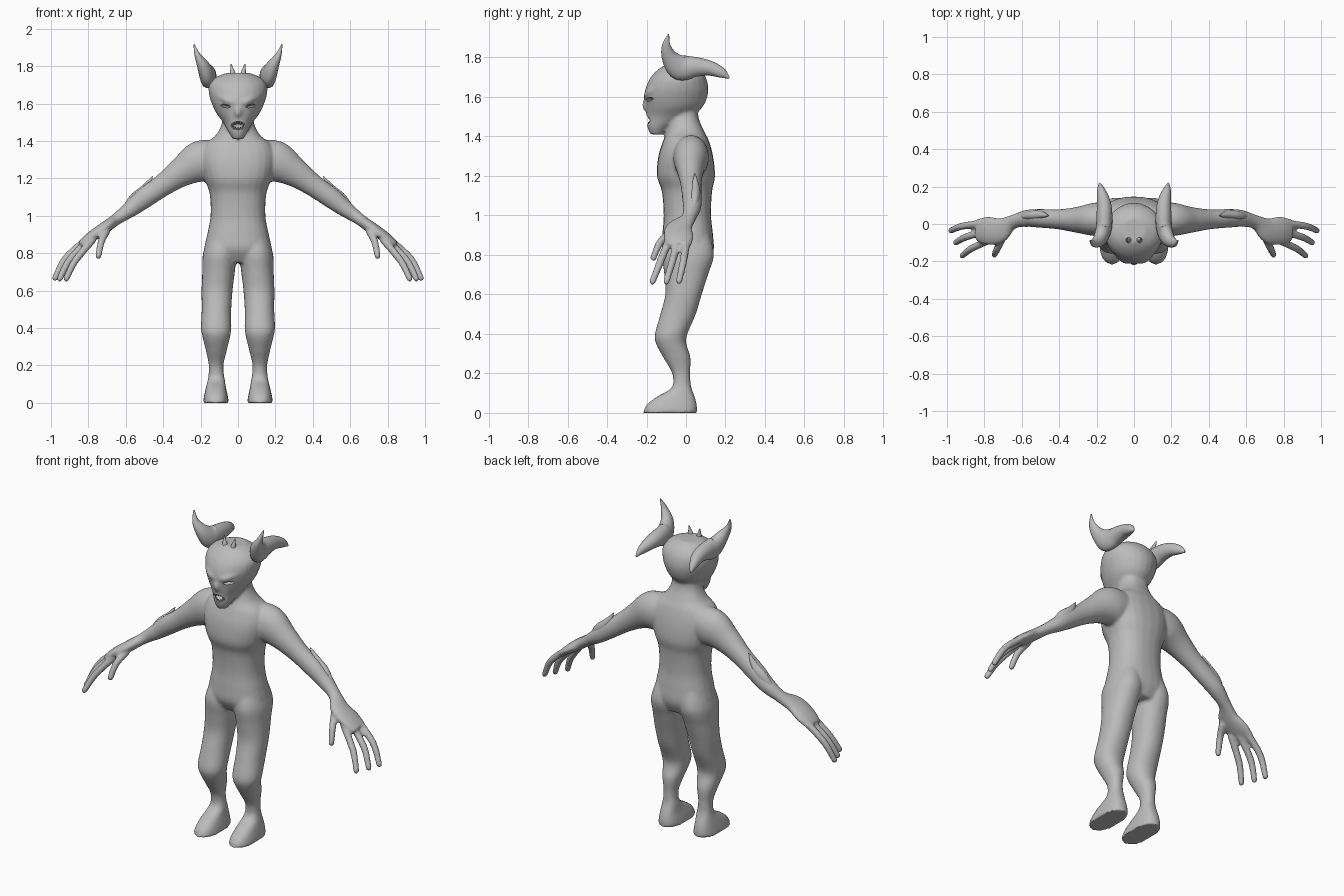
import bpy
import bmesh
import math
from mathutils import Vector, Matrix

scene = bpy.context.scene
if "Cube" in bpy.data.objects:
    bpy.data.objects.remove(bpy.data.objects["Cube"], do_unlink=True)

skin = bpy.data.materials.new("grey_skin")
skin.use_nodes = True
GREY = (0.5, 0.5, 0.5, 1)
skin.diffuse_color = GREY
skin.node_tree.nodes["Principled BSDF"].inputs["Base Color"].default_value = GREY


def smooth_path(points, steps=5):
    """Catmull-Rom through points that hold a position and two radii."""
    pts = [Vector(p) for p in points]
    out = []
    for i in range(len(pts) - 1):
        a, b, c, d = pts[max(i - 1, 0)], pts[i], pts[i + 1], pts[min(i + 2, len(pts) - 1)]
        for k in range(steps):
            t = k / steps
            out.append(b + (c - a) * (t / 2) + (a * 2 - b * 5 + c * 4 - d) * (t * t / 2)
                       + (b * 3 - a - c * 3 + d) * (t ** 3 / 2))
    return out + [pts[-1]]


def loft(bm, points, axis=(0, 1, 0), flat=False, square=1.0, sides=24, side=1):
    """Skin elliptical rings along a path; side=-1 mirrors in x."""
    path = smooth_path(points)
    rings, made = [], []
    for i, p in enumerate(path):
        nxt, prv = path[min(i + 1, len(path) - 1)], path[max(i - 1, 0)]
        t = Vector((0, 0, 1)) if flat else Vector((nxt - prv)[:3]).normalized()
        v = Vector(axis)
        v = (v - t * v.dot(t)).normalized()
        u = v.cross(t)
        ring = []
        for k in range(sides):
            ang = math.tau * k / sides
            c, s = math.cos(ang), math.sin(ang)
            c, s = (math.copysign(abs(w) ** square, w) for w in (c, s))
            co = Vector(p[:3]) + u * c * max(p[3], 0.002) + v * s * max(p[4], 0.002)
            ring.append(bm.verts.new((co.x * side, co.y, co.z)))
        rings.append(ring)
    for r, q in zip(rings, rings[1:]):
        for k in range(sides):
            j = (k + 1) % sides
            made.append(bm.faces.new((r[k], r[j], q[j], q[k])))
    made += [bm.faces.new(rings[0]), bm.faces.new(rings[-1])]
    bmesh.ops.recalc_face_normals(bm, faces=made)


def column(bm, rows, x_list=None, **kw):
    """Horizontal rings given as height, centre x, half width, front y, back y."""
    loft(bm, [(x, (f + b) / 2, z, w, (b - f) / 2) for z, x, w, f, b in rows], flat=True, **kw)


def blob(bm, centre, size):
    m = Matrix.Translation(centre) @ Matrix.Diagonal((*size, 1))
    bmesh.ops.create_uvsphere(bm, u_segments=20, v_segments=12, radius=1, matrix=m)


def finish(bm, name):
    mesh = bpy.data.meshes.new(name)
    bm.to_mesh(mesh)
    bm.free()
    mesh.materials.append(skin)
    ob = bpy.data.objects.new(name, mesh)
    scene.collection.objects.link(ob)
    return ob


def select(ob):
    bpy.ops.object.select_all(action='DESELECT')
    ob.select_set(True)
    bpy.context.view_layer.objects.active = ob


def shade(ob, degrees=40):
    select(ob)
    bpy.ops.object.shade_smooth_by_angle(angle=math.radians(degrees))


body = bmesh.new()

# Torso and neck
column(body, [
    (.75, 0, .16, -.08, .11), (.82, 0, .18, -.12, .14), (.9, 0, .165, -.12, .137),
    (1, 0, .147, -.113, .127), (1.12, 0, .152, -.122, .132), (1.2, 0, .18, -.147, .147),
    (1.3, 0, .2, -.14, .137), (1.38, 0, .18, -.115, .115), (1.43, 0, .12, -.095, .09),
    (1.5, 0, .085, -.08, .063), (1.6, 0, .08, -.07, .06)], square=.85)

# Skull, jaw and chin
column(body, [
    (1.41, 0, .028, -.18, -.12), (1.45, 0, .052, -.197, -.07), (1.5, 0, .08, -.2, .03),
    (1.55, 0, .117, -.205, .085), (1.6, 0, .14, -.212, .108), (1.65, 0, .155, -.203, .113),
    (1.7, 0, .155, -.178, .1), (1.74, 0, .12, -.14, .07), (1.765, 0, .06, -.1, .03)])
blob(body, (0, -.2, 1.56), (.022, .022, .035))

LEG = [
    (.9, .085, .07, -.09, .12), (.8, .097, .09, -.12, .142), (.7, .104, .087, -.11, .112),
    (.6, .112, .083, -.105, .08), (.5, .115, .079, -.13, .05), (.4, .117, .081, -.157, .007),
    (.35, .116, .073, -.152, .002), (.28, .116, .056, -.115, .023), (.2, .117, .039, -.07, .021),
    (.13, .116, .044, -.065, .025)]
FOOT = [
    (.16, .116, .038, -.06, .02), (.12, .116, .046, -.08, .03), (.08, .118, .054, -.15, .045),
    (.04, .118, .063, -.2, .055), (0, .118, .07, -.218, .056)]
ARM = [
    (.1, .03, 1.3, .1, .08), (.2, .025, 1.29, .112, .09), (.3, .022, 1.235, .08, .07),
    (.4, .025, 1.165, .06, .054), (.5, .03, 1.095, .055, .05), (.57, .03, 1.04, .045, .046),
    (.65, .01, .982, .032, .038), (.72, -.035, .932, .032, .07), (.79, -.035, .885, .028, .074),
    (.84, -.03, .85, .018, .06)]
FINGERS = [
    ((.8, .005, .88), (.92, -.012, .775), (.978, -.035, .668)),
    ((.79, -.04, .875), (.9, -.07, .765), (.953, -.1, .664)),
    ((.77, -.085, .88), (.87, -.132, .76), (.918, -.17, .664)),
    ((.7, -.07, .92), (.73, -.13, .865), (.746, -.165, .785))]

for s in (1, -1):
    # Legs with flat-soled feet
    column(body, LEG, square=.92, side=s)
    column(body, FOOT, square=.8, side=s)
    # Arm and palm
    loft(body, ARM, side=s)
    # Three fingers and a thumb
    for base, mid, tip in FINGERS:
        loft(body, [(*base, .021, .021), (*mid, .02, .02), (*tip, .017, .017)], sides=12, side=s)
        blob(body, (tip[0] * s, *tip[1:]), (.017, .017, .018))
    # Slanted brow
    loft(body, [(.015, -.203, 1.603, .012, .012), (.06, -.193, 1.618, .016, .014),
                (.12, -.135, 1.65, .008, .008)], sides=12, side=s)

# Fuse the body into one skin
body_ob = finish(body, "body")
select(body_ob)
remesh = body_ob.modifiers.new("fuse", 'REMESH')
remesh.mode = 'VOXEL'
remesh.voxel_size = .009
soften = body_ob.modifiers.new("soften", 'SMOOTH')
soften.factor = .5
soften.iterations = 5
for m in ("fuse", "soften"):
    bpy.ops.object.modifier_apply(modifier=m)

# Carve the open mouth and the eye slits
cut = bmesh.new()
blob(cut, (0, -.2, 1.482), (.042, .045, .022))
for s in (1, -1):
    m = (Matrix.Translation((s * .072, -.19, 1.588)) @ Matrix.Rotation(s * -.15, 4, 'Y')
         @ Matrix.Diagonal((.034, .03, .009, 1)))
    bmesh.ops.create_uvsphere(cut, u_segments=20, v_segments=12, radius=1, matrix=m)
cutter = finish(cut, "face_cutter")
cutter.hide_render = True
select(body_ob)
carve = body_ob.modifiers.new("carve", 'BOOLEAN')
carve.operation = 'DIFFERENCE'
carve.solver = 'EXACT'
carve.object = cutter
bpy.ops.object.modifier_apply(modifier="carve")
bpy.data.objects.remove(cutter, do_unlink=True)
shade(body_ob, 50)

# Teeth: long outer fangs with small ones between
teeth = bmesh.new()
for x in (-.026, -.013, 0, .013, .026):
    size = .024 if abs(x) > .02 else .012
    for top in (1, -1):
        edge = 1.482 + top * (.021 - abs(x) * .2)
        y = -.186 + abs(x) * .3
        loft(teeth, [(x, y, edge, .006, .006), (x, y - .004, edge - top * size, .001, .001)], sides=8)
shade(finish(teeth, "teeth"))

for s, label in ((1, "left"), (-1, "right")):
    # Crescent horn: one tip curls up, the other sweeps back
    horn = bmesh.new()
    loft(horn, [
        (.235, -.088, 1.917, .003, .003), (.217, -.1, 1.86, .022, .016),
        (.185, -.082, 1.8, .042, .034), (.163, -.03, 1.75, .065, .042),
        (.158, .05, 1.752, .05, .042), (.162, .12, 1.745, .038, .036),
        (.176, .18, 1.722, .026, .022), (.184, .218, 1.695, .005, .004)],
        axis=(1, 0, 0), side=s)
    shade(finish(horn, label + "_horn"), 60)

    # Small spike on the crown
    spike = bmesh.new()
    loft(spike, [(.025, -.085, 1.735, .022, .022), (.03, -.085, 1.77, .013, .013),
                 (.037, -.08, 1.812, .002, .002)], sides=12, side=s)
    shade(finish(spike, label + "_crown_spike"), 60)

    # Blade growing from the elbow
    blade = bmesh.new()
    loft(blade, [(.61, .035, 1.02, .02, .015), (.55, .045, 1.085, .036, .026),
                 (.5, .048, 1.14, .026, .022), (.457, .045, 1.212, .002, .002)], side=s)
    shade(finish(blade, label + "_elbow_blade"), 60)
